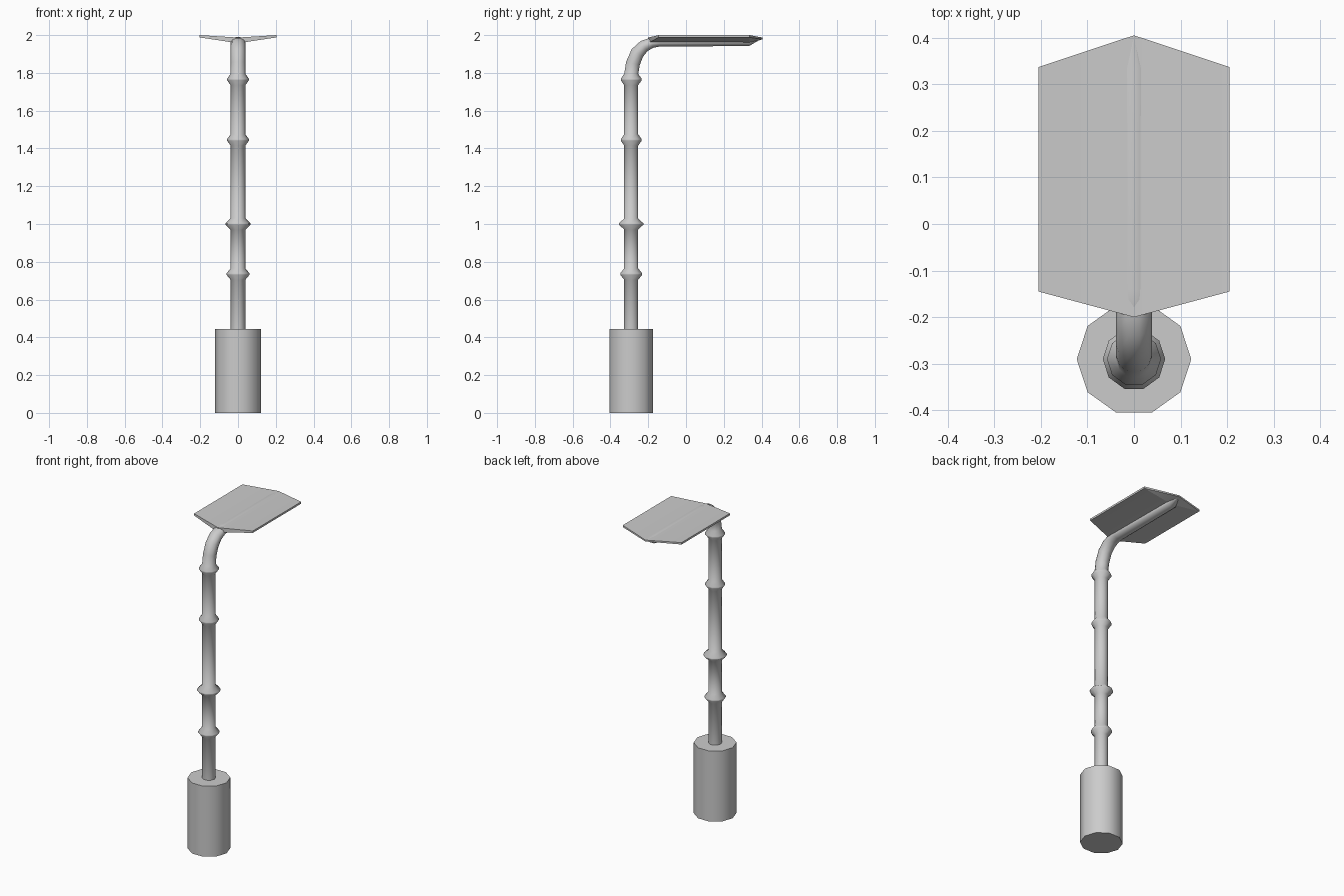
import bpy, bmesh
from math import sin, cos, radians, tau

if "Cube" in bpy.data.objects:
    bpy.data.objects.remove(bpy.data.objects["Cube"])

SIDES = 10
POLE_Y = -0.29
R = 0.039


def finish(name, bm, angle=40):
    bmesh.ops.recalc_face_normals(bm, faces=bm.faces)
    mesh = bpy.data.meshes.new(name)
    bm.to_mesh(mesh)
    bm.free()
    ob = bpy.data.objects.new(name, mesh)
    bpy.context.collection.objects.link(ob)
    bpy.ops.object.select_all(action='DESELECT')
    bpy.context.view_layer.objects.active = ob
    ob.select_set(True)
    bpy.ops.object.shade_smooth_by_angle(angle=radians(angle))
    return ob


def sweep(name, stations, angle=40):
    """Stations: y, z, tilt from vertical, half width in x, half depth."""
    bm = bmesh.new()
    rings = []
    for y, z, tilt, rx, rn in stations:
        a = radians(tilt)
        rings.append([bm.verts.new((rx * cos(t), y + rn * sin(t) * cos(a),
                                    z - rn * sin(t) * sin(a)))
                      for t in (tau * i / SIDES for i in range(SIDES))])
    for r0, r1 in zip(rings, rings[1:]):
        for i in range(SIDES):
            j = (i + 1) % SIDES
            bm.faces.new((r0[i], r0[j], r1[j], r1[i]))
    bm.faces.new(rings[0])
    bm.faces.new(rings[-1])
    return finish(name, bm, angle)


# Base drum
sweep("base", [(POLE_Y, 0, 0, 0.123, 0.121), (POLE_Y, 0.445, 0, 0.123, 0.121)])

# Pole with flared collars, elbow and arm tapering to a point under the panel
path = [(POLE_Y, 0.43, 0, R, R)]
for z, r in ((0.735, 0.061), (1.0, 0.067), (1.445, 0.058), (1.765, 0.058)):
    path += [(POLE_Y, z - 0.03, 0, R, R), (POLE_Y, z - 0.004, 0, r, r),
             (POLE_Y, z + 0.004, 0, r, r), (POLE_Y, z + 0.03, 0, R, R)]
path += [(-0.281, 1.85, 15, R, 0.039), (-0.258, 1.905, 35, R, 0.038),
         (-0.222, 1.942, 55, R, 0.034), (-0.18, 1.96, 75, R, 0.029),
         (-0.14, 1.964, 90, 0.038, 0.026), (0.335, 1.966, 90, 0.036, 0.025),
         (0.4, 1.984, 90, 0.003, 0.003)]
sweep("pole_and_arm", path, 50)

# Shallow V-shaped panel with pointed ends, one half mirrored across x
bm = bmesh.new()
outline = [(0, -0.2), (0.205, -0.145), (0.205, 0.337), (0, 0.405)]
top = [bm.verts.new((x, y, 2.0 if x else 1.987)) for x, y in outline]
low = [bm.verts.new((x, y, 1.988 if x else (1.978 if y > 0 else 1.957)))
       for x, y in outline]
# lower keel point where the front end starts to rise
keel = bm.verts.new((0, 0.337, 1.957))
bm.faces.new(top)
bm.faces.new((low[0], low[1], low[2], keel))
bm.faces.new((keel, low[2], low[3]))
for i in range(3):
    bm.faces.new((top[i], top[i + 1], low[i + 1], low[i]))
panel = finish("lamp_panel", bm, 15)
mirror = panel.modifiers.new("mirror", 'MIRROR')
mirror.use_axis = (True, False, False)
mirror.use_clip = True
